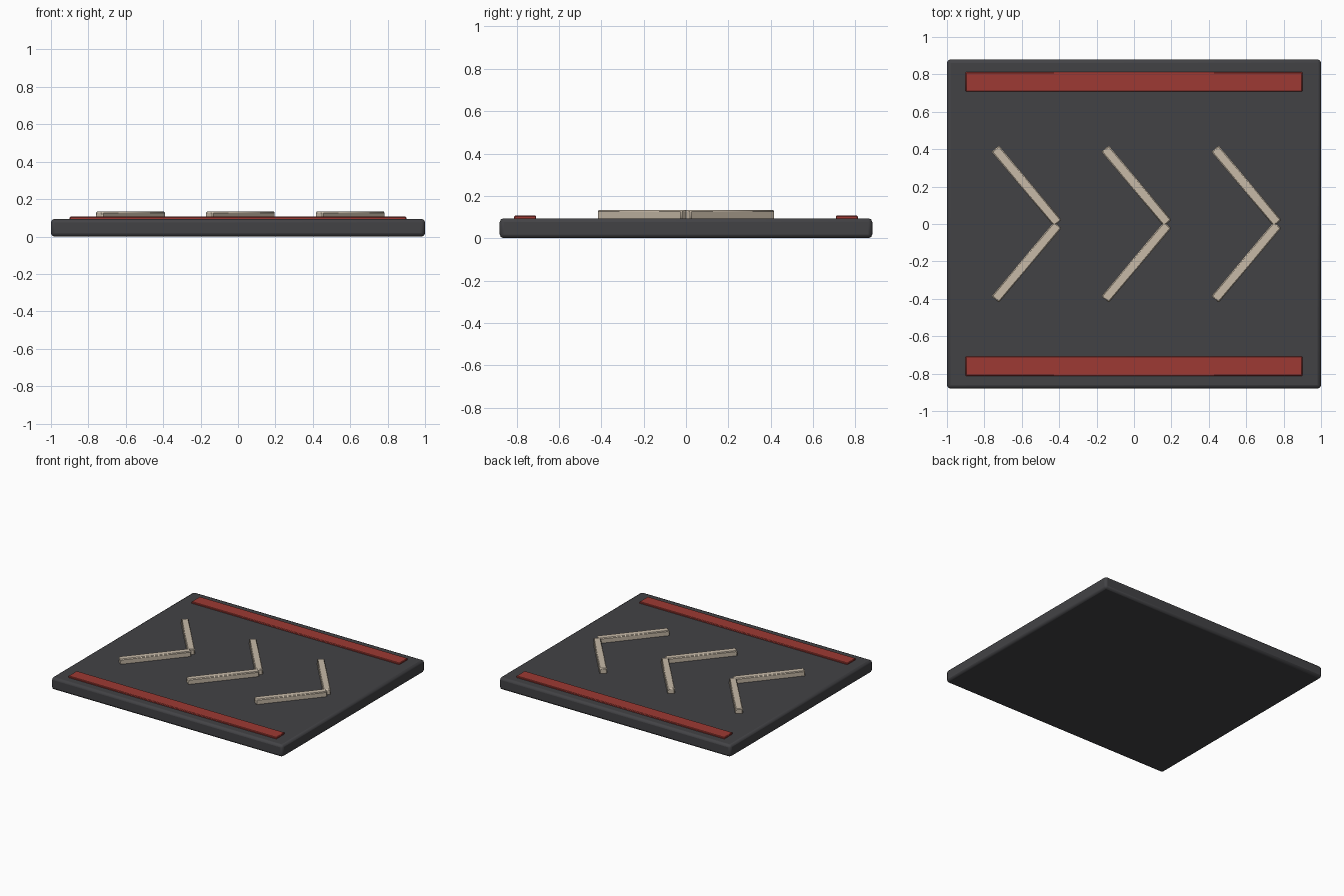
import bpy
from math import radians

if "Cube" in bpy.data.objects:
    bpy.data.objects.remove(bpy.data.objects["Cube"], do_unlink=True)


def material(name, rgb):
    m = bpy.data.materials.new(name)
    m.use_nodes = True
    m.diffuse_color = (*rgb, 1)
    m.node_tree.nodes["Principled BSDF"].inputs["Base Color"].default_value = (*rgb, 1)
    return m


CHARCOAL = material("charcoal", (0.055, 0.055, 0.06))
RED = material("red", (0.34, 0.042, 0.033))
CREAM = material("cream", (0.57, 0.49, 0.39))


def block(name, size, centre, mat, bevel, segments=1, angle=0):
    """Bevelled box, turned about z."""
    bpy.ops.mesh.primitive_cube_add(size=1, location=centre)
    ob = bpy.context.object
    ob.name = name
    ob.scale = size
    bpy.ops.object.transform_apply(location=False, rotation=False, scale=True)
    ob.rotation_euler.z = radians(angle)
    ob.data.materials.append(mat)
    mod = ob.modifiers.new("edge_bevel", "BEVEL")
    mod.width = bevel
    mod.segments = segments
    bpy.ops.object.shade_smooth_by_angle(angle=radians(30))
    return ob


# Base slab
TOP = 0.094
block("base_plate", (2, 1.76, TOP), (0, 0, TOP / 2), CHARCOAL, 0.018, 2)

# Edge strips and the two arms of each chevron, front and back
for side, label in ((-1, "front"), (1, "back")):
    block(f"{label}_strip", (1.8, 0.105, 0.024), (0, side * 0.76, TOP), RED, 0.004)
    for i in range(3):
        x = 0.0125 + (i - 1) * 0.5875
        block(f"{label}_chevron_arm_{i + 1}", (0.52, 0.053, 0.05),
              (x, side * 0.204, 0.108), CREAM, 0.006, 1, -side * 50)
